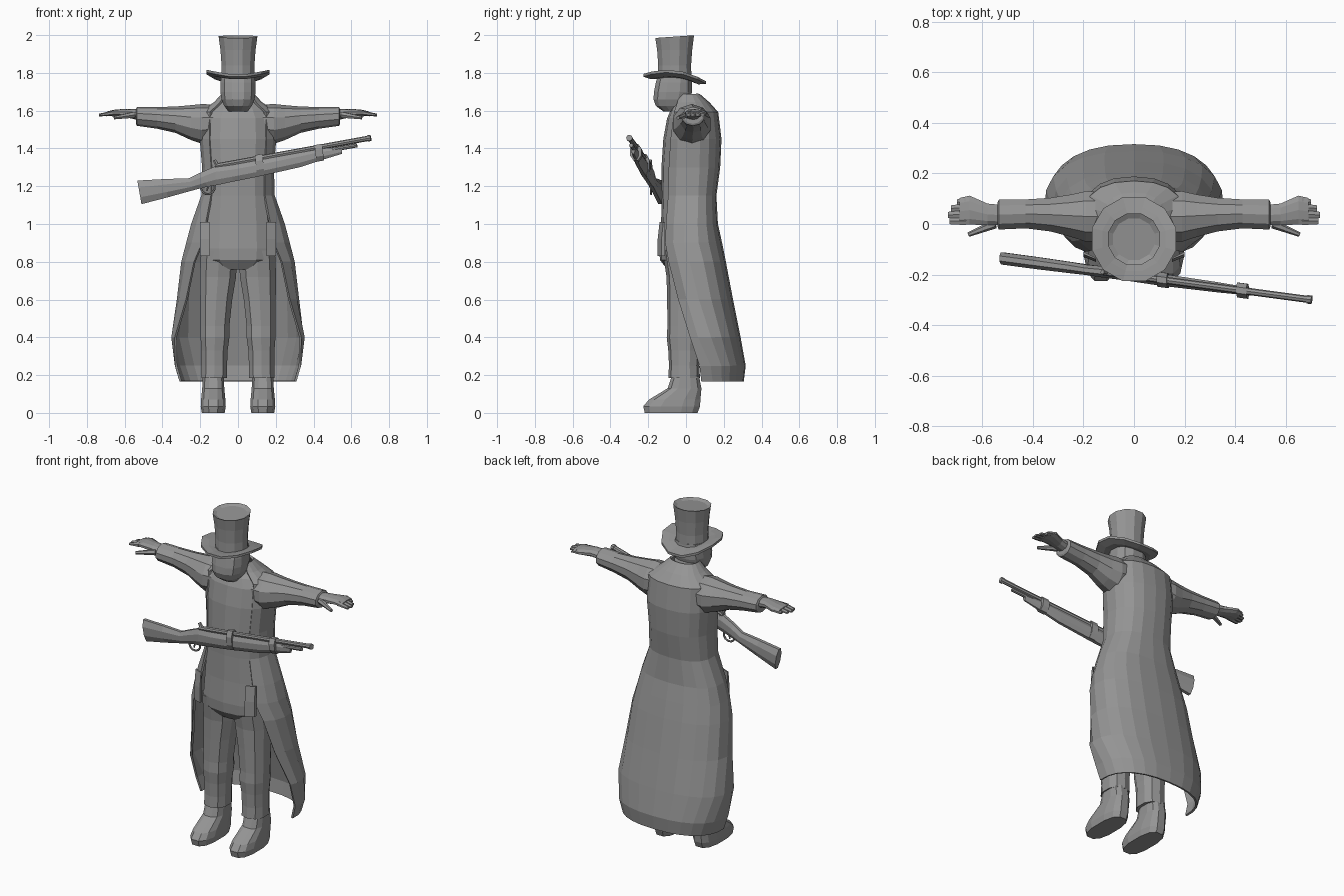
import bpy, bmesh
from math import sin, cos, pi, radians
from mathutils import Vector

cube = bpy.data.objects.get("Cube")
if cube:
    bpy.data.objects.remove(cube, do_unlink=True)

grey = bpy.data.materials.new("plain grey")
grey.use_nodes = True
tone = (0.3, 0.3, 0.3, 1)
grey.diffuse_color = tone
grey.node_tree.nodes["Principled BSDF"].inputs["Base Color"].default_value = tone


def loft(name, rings, closed=True, caps=True, mirror=False, thick=0):
    """Skin a list of equal point rings into one object."""
    bm = bmesh.new()
    rows = [[bm.verts.new(p) for p in r] for r in rings]
    n = len(rows[0])
    for a, b in zip(rows, rows[1:]):
        for i in range(n if closed else n - 1):
            j = (i + 1) % n
            bm.faces.new((a[i], a[j], b[j], b[i]))
    if closed and caps:
        bm.faces.new(rows[0])
        bm.faces.new(rows[-1])
    bmesh.ops.recalc_face_normals(bm, faces=bm.faces)
    me = bpy.data.meshes.new(name)
    bm.to_mesh(me)
    bm.free()
    me.materials.append(grey)
    ob = bpy.data.objects.new(name, me)
    bpy.context.collection.objects.link(ob)
    if thick:
        m = ob.modifiers.new("thickness", 'SOLIDIFY')
        m.thickness = thick
        m.offset = 0
    if mirror:
        ob.modifiers.new("mirror", 'MIRROR')
    return ob


def sgnpow(v, p):
    return (abs(v) ** p) * (1 if v >= 0 else -1)


def ring_z(z, xc, yc, rx, ry, n=12, p=0.85):
    return [Vector((xc + rx * sgnpow(cos(t), p), yc + ry * sgnpow(sin(t), p), z))
            for t in (2 * pi * (i + 0.5) / n for i in range(n))]


def ring_x(x, yc, zc, ry, rz, n=10, lean=0):
    return [Vector((x + lean * sin(t), yc + ry * cos(t), zc + rz * sin(t)))
            for t in (2 * pi * (i + 0.5) / n for i in range(n))]


def tube(name, a, b, ra, rb, n=8, mirror=False):
    a, b = Vector(a), Vector(b)
    q = (b - a).to_track_quat('Z', 'Y')
    rings = [[c + q @ Vector((r * cos(2 * pi * i / n), r * sin(2 * pi * i / n), 0))
              for i in range(n)] for c, r in ((a, ra), (b, rb))]
    return loft(name, rings, mirror=mirror)


# Hat: flared crown with a sunken top, and a brim curled up at the sides
hat_y = -0.06
crown = []
for z, r in ((1.77, .092), (1.84, .09), (1.92, .096), (1.992, .106), (1.982, .085)):
    ring = ring_z(z, 0, hat_y, r, r, 12, 1)
    for v in ring:
        v.z += (v.y - hat_y) * .07 * (z > 1.95)
    crown.append(ring)
loft("hat_crown", crown)

brim = []
for r, drop, flat in ((.085, -.03, .3), (.13, -.012, .7), (.172, 0, 1),
                      (.172, -.014, 1), (.13, -.036, .7), (.085, -.045, .3)):
    ring = ring_z(0, 0, hat_y, r, r, 12, 1)
    for v in ring:
        c, s = v.x / r, (v.y - hat_y) / r
        v.z = 1.772 + flat * (.042 * c * c - .02 * s) + drop + (1 - flat) * .05
    brim.append(ring)
loft("hat_brim", brim + [brim[0]], caps=False)

# Head, narrowing to the chin, and neck
loft("head", [ring_z(z, 0, (f + b) / 2, rx, (b - f) / 2, 12, .8) for z, rx, f, b in (
    (1.595, .05, -.12, -.01), (1.625, .075, -.162, .01), (1.66, .09, -.175, .025),
    (1.70, .096, -.172, .035), (1.75, .095, -.162, .035), (1.79, .09, -.15, .03))])
loft("neck", [ring_z(z, 0, 0, .065, .06, 10) for z in (1.55, 1.68)])

# Vest body
loft("vest_body", [ring_z(z, 0, (f + b) / 2, rx, (b - f) / 2, 14, .8) for z, rx, f, b in (
    (1.65, .085, -.05, .06), (1.61, .15, -.078, .12), (1.56, .18, -.1, .15),
    (1.45, .185, -.12, .165), (1.3, .175, -.13, .16), (1.15, .178, -.128, .14),
    (1.0, .19, -.132, .13), (.87, .195, -.142, .12), (.81, .19, -.138, .11),
    (.76, .13, -.1, .09))])

# Long coat: arcs around the back, opening wider toward the hem
coat = []
for z, rx, yc, back, front, start in (
        (1.685, .08, .01, .068, -.05, -40), (1.64, .125, .02, .12, -.065, -45),
        (1.59, .195, .03, .165, -.09, -45), (1.45, .198, .03, .182, -.115, -45),
        (1.3, .185, .03, .175, -.128, -45), (1.15, .19, .03, .155, -.13, -46),
        (1.0, .245, .03, .163, -.135, -50), (.9, .272, .03, .185, -.14, -50),
        (.8, .295, .04, .205, -.14, -42), (.6, .318, .06, .243, -.1, -34),
        (.4, .348, .08, .283, -.06, -20), (.25, .33, .1, .31, -.05, -8),
        (.168, .305, .1, .3, -.05, -5)):
    row = []
    for i in range(15):
        t = radians(start + (180 - 2 * start) * i / 14)
        s = sgnpow(sin(t), .85)
        row.append(Vector((rx * sgnpow(cos(t), .85),
                           yc + s * ((back - yc) if s > 0 else (yc - front)), z)))
    coat.append(row)
loft("long_coat", coat, closed=False, thick=.012)

# Pocket flaps on the coat front
loft("pocket_flaps", [[(.15, -.135, z), (.15, -.15 + d, z), (.20, -.13 + d, z), (.20, -.11, z)]
                      for z, d in ((.83, 0), (.92, 0), (1.01, .01))], mirror=True)

# Sleeves with open cuffs
loft("sleeves", [ring_x(*r) for r in (
    (.08, .03, 1.535, .1, .095), (.19, .03, 1.53, .105, .105), (.25, .033, 1.537, .088, .092),
    (.33, .037, 1.552, .07, .07), (.43, .04, 1.562, .06, .057), (.535, .037, 1.57, .062, .05),
    (.54, .037, 1.57, .05, .04))], mirror=True)

# Flat hands, thumbs and fingertips
loft("hands", [ring_x(*r) for r in (
    (.52, .035, 1.578, .042, .03), (.58, .038, 1.586, .045, .024),
    (.65, .055, 1.588, .06, .018), (.69, .05, 1.584, .056, .013))], mirror=True)
tube("thumbs", (.55, .0, 1.578), (.655, -.042, 1.562), .018, .009, 6, True)
for name, y, tip in (("index", .012, .73), ("middle", .038, .735),
                     ("ring", .065, .725), ("little", .09, .7)):
    loft(name + "_fingers", [ring_x(.665, y, 1.587, .019, .013, 6),
                             ring_x(tip, y * .95, 1.577, .014, .007, 6)], mirror=True)

# Trouser legs and cuffs
loft("trouser_legs", [ring_z(z, x, y, rx, ry, 10) for z, x, y, rx, ry in (
    (.86, .1, -.02, .1, .105), (.72, .106, -.005, .1, .098), (.6, .115, -.005, .088, .095),
    (.46, .122, -.01, .08, .088), (.4, .122, -.01, .08, .092), (.33, .124, -.01, .072, .084),
    (.25, .125, -.01, .07, .08), (.185, .126, -.01, .071, .084))], mirror=True)

# Shoes
loft("shoes", [ring_z(z, .131, (f + b) / 2, rx, (b - f) / 2, 12, .75) for z, rx, f, b in (
    (0, .062, -.222, .065), (.035, .068, -.23, .078), (.07, .066, -.2, .08),
    (.13, .06, -.1, .084), (.2, .057, -.075, .07))], mirror=True)


# Rifle, slung across the front along a slanted line
def gun_y(x):
    return -.206 - .134 * x


def barrel_z(x):
    return 1.328 + .182 * x


def stock(name, rows):
    return loft(name, [ring_x(x, gun_y(x), (lo + hi) / 2, w, (hi - lo) / 2, 8, lean)
                       for x, lo, hi, w, lean in rows])


stock("rifle_stock", (
    (-.522, 1.1, 1.235, .026, -.012), (-.38, 1.137, 1.242, .026, -.008),
    (-.25, 1.175, 1.245, .024, -.01), (-.18, 1.195, 1.275, .022, -.02),
    (-.12, 1.2, 1.31, .024, 0), (-.03, 1.22, 1.318, .024, 0), (.1, 1.246, 1.34, .026, 0),
    (.33, 1.298, 1.385, .022, 0), (.43, 1.332, 1.402, .018, 0), (.55, 1.37, 1.408, .01, 0)))


def along(name, x0, x1, dz, r):
    return tube(name, (x0, gun_y(x0), barrel_z(x0) + dz), (x1, gun_y(x1), barrel_z(x1) + dz), r, r)


along("rifle_barrel", -.12, .7, 0, .014)
along("rifle_magazine", .3, .63, -.026, .011)
along("muzzle_ring", .685, .703, 0, .017)
for name, x, h in (("rear_band", .115, .056), ("front_band", .43, .044)):
    stock(name, [(x + d, barrel_z(x + d) - h * 1.75, barrel_z(x + d) + h * .42, .032, -.006)
                 for d in (-.02, .02)])

# Hammer and trigger parts
tube("rifle_hammer", (-.1, gun_y(-.1), 1.295), (-.125, gun_y(-.125), 1.338), .014, .009, 6)
tube("rifle_trigger", (-.155, gun_y(-.155), 1.21), (-.165, gun_y(-.165), 1.175), .006, .004, 6)
bpy.ops.mesh.primitive_torus_add(location=(-.16, gun_y(-.16), 1.195), rotation=(pi / 2, -.2, 0),
                                 major_radius=.037, minor_radius=.006,
                                 major_segments=12, minor_segments=6)
guard = bpy.context.object
guard.name = "trigger_guard"
guard.data.materials.append(grey)
